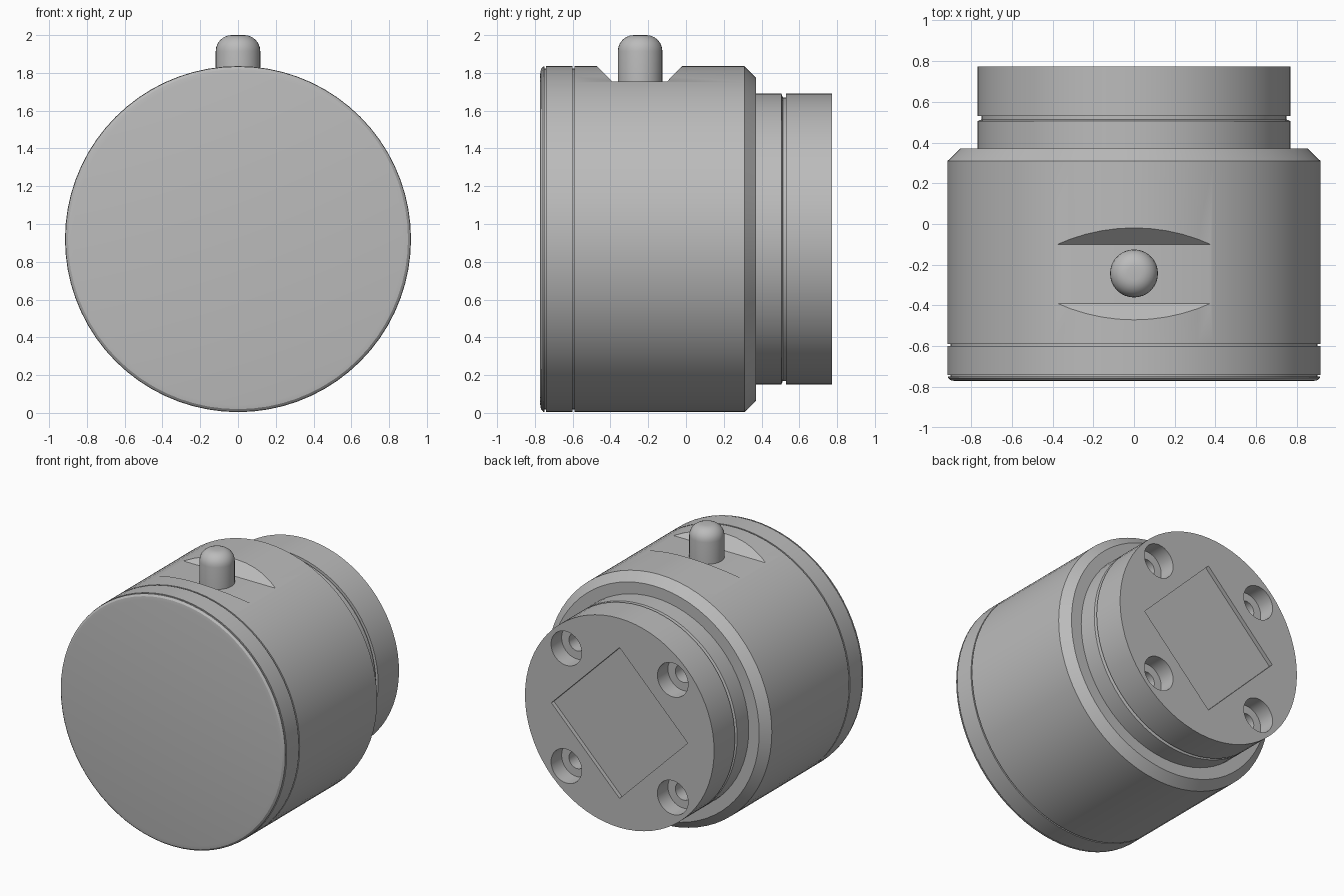
import bpy, bmesh, math
from mathutils import Matrix, Vector

cube = bpy.data.objects.get("Cube")
if cube:
    bpy.data.objects.remove(cube, do_unlink=True)

AXIS_Z = 0.92
LIE_DOWN = Matrix.Translation((0, 0, AXIS_Z)) @ Matrix.Rotation(math.radians(-90), 4, 'X')

metal = bpy.data.materials.new("grey metal")
metal.use_nodes = True
metal.diffuse_color = (0.5, 0.5, 0.5, 1)
metal.node_tree.nodes["Principled BSDF"].inputs["Base Color"].default_value = (0.5, 0.5, 0.5, 1)


def finish(name, bm, matrix=Matrix()):
    bmesh.ops.recalc_face_normals(bm, faces=bm.faces)
    bm.transform(matrix)
    mesh = bpy.data.meshes.new(name)
    bm.to_mesh(mesh)
    bm.free()
    mesh.materials.append(metal)
    obj = bpy.data.objects.new(name, mesh)
    bpy.context.collection.objects.link(obj)
    return obj


def lathe(name, profile, sides, matrix):
    """Closed solid turned about local z from (radius, height) points."""
    bm = bmesh.new()
    rings = []
    for r, h in profile:
        rings.append([bm.verts.new((r * math.cos(i * math.tau / sides),
                                    r * math.sin(i * math.tau / sides), h))
                      for i in range(sides)])
    for a, b in zip(rings, rings[1:]):
        for i in range(sides):
            j = (i + 1) % sides
            bm.faces.new((a[i], a[j], b[j], b[i]))
    bm.faces.new(rings[0][::-1])
    bm.faces.new(rings[-1])
    return finish(name, bm, matrix)


def prism(name, outline, start, sweep):
    """Extrude a planar outline along a sweep vector."""
    bm = bmesh.new()
    face = bm.faces.new([bm.verts.new(Vector(p) + Vector(start)) for p in outline])
    new = bmesh.ops.extrude_face_region(bm, geom=[face])["geom"]
    bmesh.ops.translate(bm, vec=sweep, verts=[v for v in new if isinstance(v, bmesh.types.BMVert)])
    return finish(name, bm)


def select_only(obj):
    bpy.ops.object.select_all(action='DESELECT')
    obj.select_set(True)
    bpy.context.view_layer.objects.active = obj


def cut(obj, cutter):
    cutter.hide_render = True
    mod = obj.modifiers.new("cut", 'BOOLEAN')
    mod.operation = 'DIFFERENCE'
    mod.solver = 'EXACT'
    mod.object = cutter
    select_only(obj)
    bpy.ops.object.modifier_apply(modifier=mod.name)
    bpy.data.objects.remove(cutter, do_unlink=True)


def smooth(obj, degrees=25):
    select_only(obj)
    bpy.ops.object.shade_smooth_by_angle(angle=math.radians(degrees))


# Housing: front rim, two thin grooves, barrel and rear chamfer
housing = lathe("housing", [
    (0.875, -0.772), (0.9, -0.768), (0.914, -0.756), (0.914, -0.75),
    (0.902, -0.75), (0.902, -0.742), (0.916, -0.742),
    (0.916, -0.6), (0.902, -0.6), (0.902, -0.59), (0.916, -0.59),
    (0.916, 0.31), (0.855, 0.37)], 72, LIE_DOWN)

# Flat notch with sloped ends under the pin
cut(housing, prism("notch_cutter", [
    (0, -0.575, 1.94), (0, -0.39, 1.755), (0, -0.1, 1.755), (0, 0.085, 1.94)],
    (-0.6, 0, 0), (1.2, 0, 0)))
smooth(housing)

# Rear mount with a groove
mount = lathe("rear_mount", [
    (0.77, 0.33), (0.77, 0.505), (0.75, 0.513), (0.75, 0.53),
    (0.77, 0.53), (0.77, 0.773)], 72, LIE_DOWN)

# Four stepped screw holes in the rear face
P = 0.433
for sx in (-1, 1):
    for sz in (-1, 1):
        place = Matrix.Translation((sx * P, 0, sz * P)) @ LIE_DOWN
        cut(mount, lathe("hole_cutter", [
            (0.065, 0.42), (0.065, 0.65), (0.125, 0.65), (0.125, 0.9)], 32, place))

# Shallow diamond recess in the rear face
D = 0.555
cut(mount, prism("recess_cutter", [(D, 0, 0), (0, 0, D), (-D, 0, 0), (0, 0, -D)],
                 (0, 0.743, AXIS_Z), (0, 0.1, 0)))
smooth(mount)

# Round-topped pin
R, F, TOP = 0.118, 0.085, 2.0
dome = [(R - F + F * math.cos(math.radians(a)), TOP - F + F * math.sin(math.radians(a)))
        for a in range(0, 91, 15)]
pin = lathe("pin", [(R, 1.72)] + dome, 32, Matrix.Translation((0, -0.243, 0)))
smooth(pin, 35)
